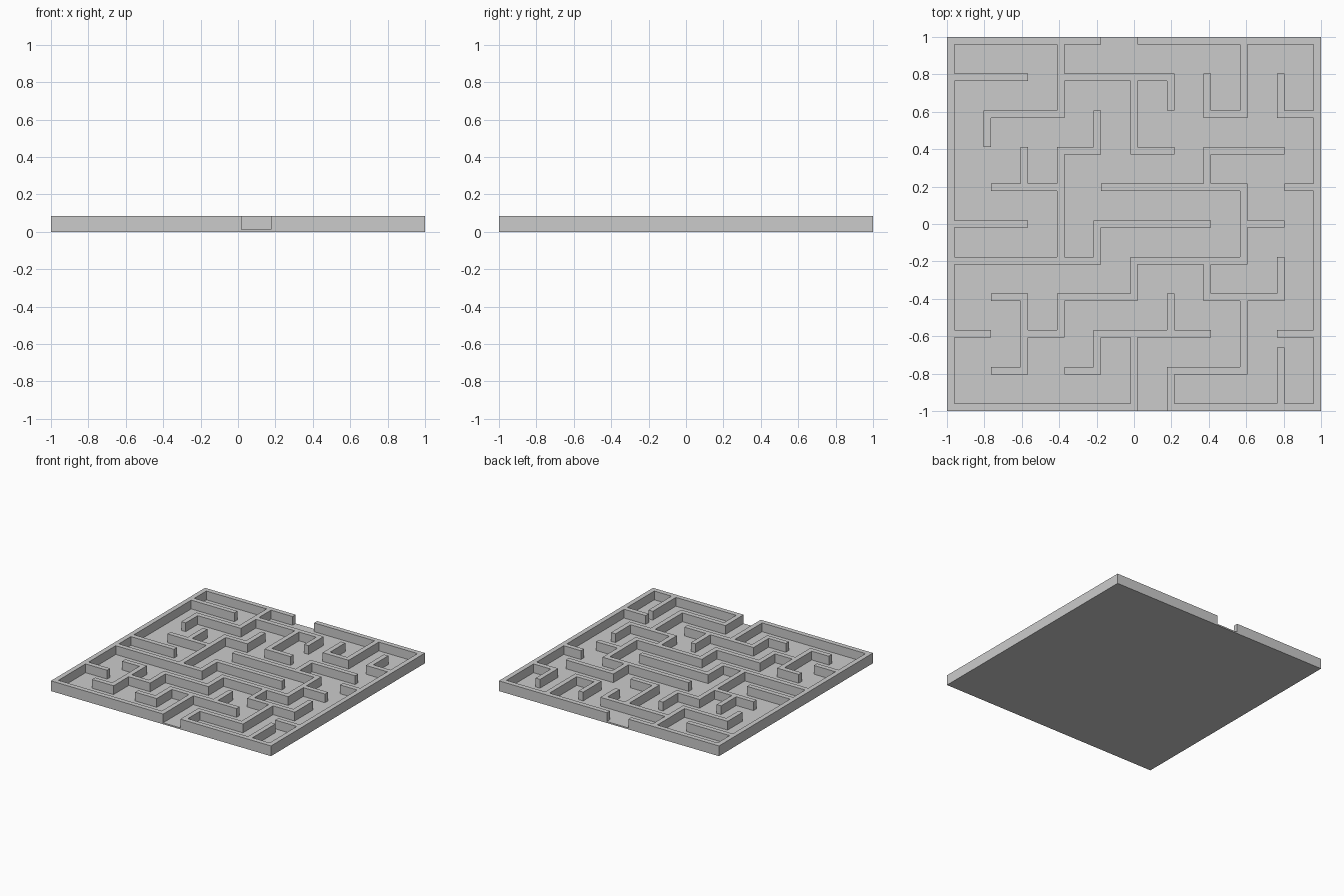
import bpy
import bmesh

if "Cube" in bpy.data.objects:
    bpy.data.objects.remove(bpy.data.objects["Cube"], do_unlink=True)

PITCH, WALL = 0.196, 0.04       # corridor spacing, wall thickness
FLOOR, TOP = 0.012, 0.084       # slab height, wall height
STUB_END = -0.66                # upper end of the one shortened wall ("+")

# Walls running along x, one string per grid line, back to front
ACROSS = """
####.#####
##.###....
.##....#.#
...#.#.##.
.##.####.#
##..###.#.
####.###..
.#.##..##.
#.#.###..#
.#.#..##..
#####.####
""".split()[::-1]

# Walls running along y, one string per row of cells, back to front
ALONG = """
#..#....#.#
#..#.######
##..##....#
#.##...#..#
#..#....#.#
#..##...#.#
#....#.#.##
#.##..#.#.#
#.#.##..#+#
#....##..##
""".split()[::-1]


def wall(rows, i, j):
    inside = 0 <= j < len(rows) and 0 <= i < len(rows[j])
    return inside and rows[j][i] != "."


def post(i, j):
    """A junction is filled unless only a wall to its right or above meets it."""
    right, above = wall(ACROSS, i, j), wall(ALONG, i, j)
    return wall(ACROSS, i - 1, j) or wall(ALONG, i, j - 1) or (right and above)


def grid_lines():
    lines = []
    for k in range(11):
        start = -0.98 + k * PITCH - WALL / 2
        lines += [start, start + WALL]
    return lines


xs = grid_lines()
ys = sorted(grid_lines() + [STUB_END])
stub_row = ys.index(STUB_END)
nx, ny = len(xs) - 1, len(ys) - 1


def height(a, b):
    """Surface height of one tile of the plan; zero outside the board."""
    if not (0 <= a < nx and 0 <= b < ny):
        return 0
    row = b - (b >= stub_row)
    i, j = a // 2, row // 2
    if a % 2 and row % 2:
        solid = False
    elif a % 2:
        solid = wall(ACROSS, i, j)
    elif row % 2:
        solid = wall(ALONG, i, j)
        if solid and ALONG[j][i] == "+" and b == stub_row:
            solid = False
    else:
        solid = post(i, j)
    return TOP if solid else FLOOR


bm = bmesh.new()


def face(points):
    bm.faces.new([bm.verts.new(p) for p in points])


# Tile tops, plus vertical sides wherever the neighbour is lower
for a in range(nx):
    for b in range(ny):
        h = height(a, b)
        ring = [(xs[a], ys[b]), (xs[a + 1], ys[b]),
                (xs[a + 1], ys[b + 1]), (xs[a], ys[b + 1])]
        face([(x, y, h) for x, y in ring])
        face([(x, y, 0) for x, y in reversed(ring)])
        for k, (da, db) in enumerate([(0, -1), (1, 0), (0, 1), (-1, 0)]):
            low = height(a + da, b + db)
            if low < h:
                p, q = ring[k], ring[(k + 1) % 4]
                face([(*p, low), (*q, low), (*q, h), (*p, h)])

bmesh.ops.remove_doubles(bm, verts=bm.verts, dist=0.0001)
mesh = bpy.data.meshes.new("maze_board")
bm.to_mesh(mesh)
bm.free()

# Single plain grey material
grey = bpy.data.materials.new("light grey")
grey.use_nodes = True
colour = (0.6, 0.6, 0.6, 1)
grey.diffuse_color = colour
grey.node_tree.nodes["Principled BSDF"].inputs["Base Color"].default_value = colour
mesh.materials.append(grey)

board = bpy.data.objects.new("maze_board", mesh)
bpy.context.collection.objects.link(board)
